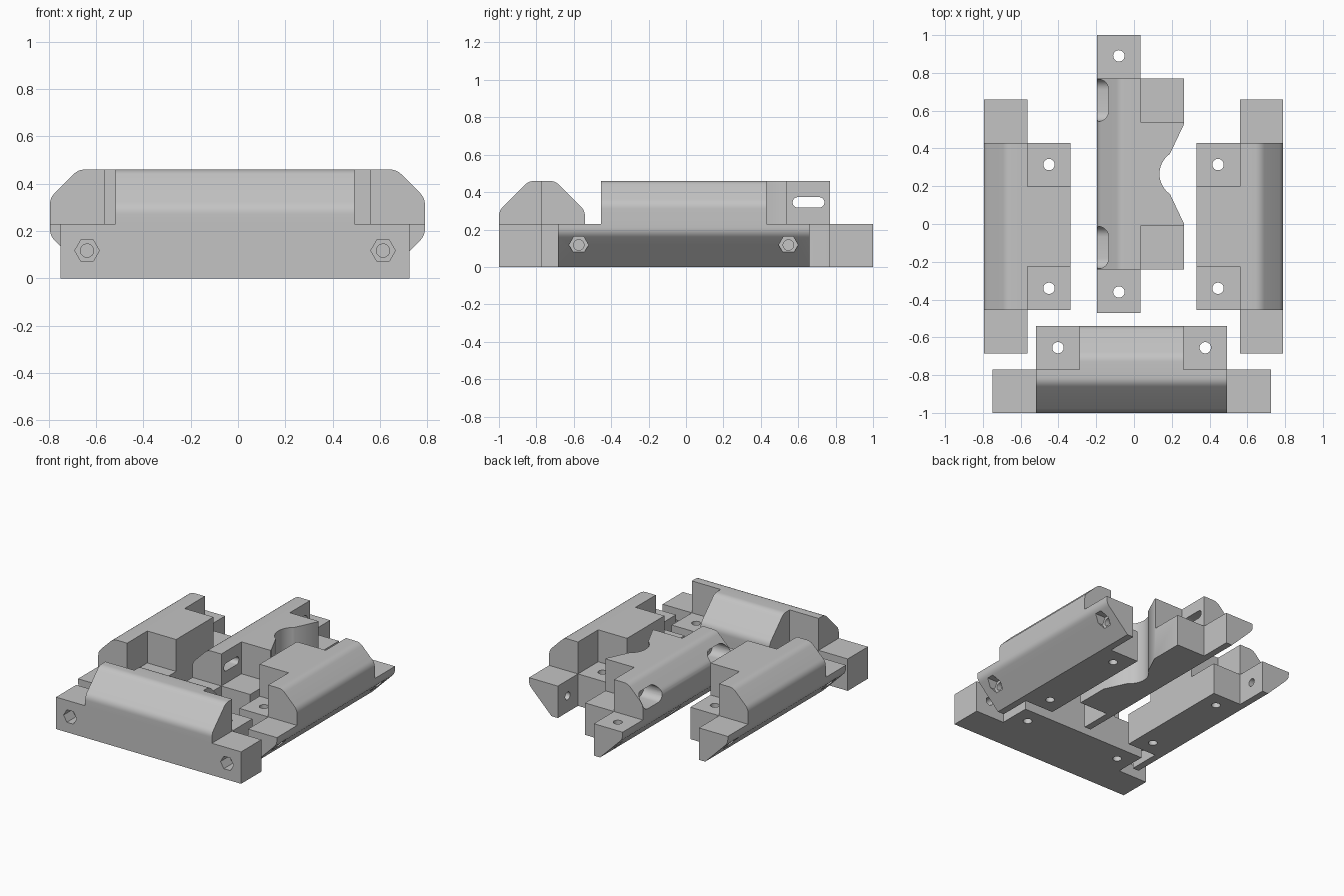
import bpy, bmesh, math
from mathutils import Vector

cube = bpy.data.objects.get("Cube")
if cube:
    bpy.data.objects.remove(cube, do_unlink=True)

grey = bpy.data.materials.new("matte grey")
grey.use_nodes = True
GREY = (0.55, 0.55, 0.55, 1)
grey.diffuse_color = GREY
grey.node_tree.nodes["Principled BSDF"].inputs["Base Color"].default_value = GREY

W = 0.23       # leg width and shelf height
D = 2 * W      # full depth and height of each bar
BIG = 0.6      # safely outside the bar


# Local frame of a bar: x runs inward from the outer face, y along the bar, z up.
AXES = {"x": lambda a, b, c: (c, a, b),
        "y": lambda a, b, c: (a, c, b),
        "z": lambda a, b, c: (a, b, c)}


def prism(name, pts, axis, lo, hi):
    """Extrude a closed 2D outline along an axis."""
    bm = bmesh.new()
    base = bm.faces.new([bm.verts.new(AXES[axis](a, b, lo)) for a, b in pts])
    top = bmesh.ops.extrude_face_region(bm, geom=[base])["geom"]
    shift = Vector(AXES[axis](0, 0, hi - lo))
    bmesh.ops.translate(bm, vec=shift, verts=[v for v in top if isinstance(v, bmesh.types.BMVert)])
    bmesh.ops.recalc_face_normals(bm, faces=bm.faces)
    mesh = bpy.data.meshes.new(name)
    bm.to_mesh(mesh)
    bm.free()
    mesh.materials.append(grey)
    obj = bpy.data.objects.new(name, mesh)
    bpy.context.collection.objects.link(obj)
    return obj


def cut(obj, pts, axis, lo, hi):
    """Subtract a prism from a part."""
    cutter = prism("cutter", pts, axis, lo, hi)
    mod = obj.modifiers.new("cut", "BOOLEAN")
    mod.operation, mod.solver, mod.object = "DIFFERENCE", "EXACT", cutter
    bpy.context.view_layer.objects.active = obj
    bpy.ops.object.modifier_apply(modifier=mod.name)
    bpy.data.objects.remove(cutter, do_unlink=True)


def rect(a0, a1, b0, b1):
    return [(a0, b0), (a1, b0), (a1, b1), (a0, b1)]


def arc(a, b, r, start, end, n):
    steps = [math.radians(start + (end - start) * i / n) for i in range(n + 1)]
    return [(a + r * math.cos(t), b + r * math.sin(t)) for t in steps]


def circle(a, b, r, n=32):
    return arc(a, b, r, 0, 360, n)[:-1]


def slot(a, b, half, r):
    return arc(a + half, b, r, -90, 90, 12) + arc(a - half, b, r, 90, 270, 12)


def rounded(pts, trim=0.03, n=6):
    """Round the corners flagged True with a smooth curve."""
    out = []
    for i, (x, z, soft) in enumerate(pts):
        p = Vector((x, z))
        if not soft:
            out.append((x, z))
            continue
        a = p + (Vector(pts[i - 1][:2]) - p).normalized() * trim
        b = p + (Vector(pts[(i + 1) % len(pts)][:2]) - p).normalized() * trim
        for k in range(n + 1):
            t = k / n
            out.append(tuple(a * (1 - t) ** 2 + p * 2 * t * (1 - t) + b * t * t))
    return out


def bar(name, body, total, top, under=0, inner=0):
    """Chamfered bar with end legs and two low corner shelves."""
    pts = [(under, 0, False), (D, 0, False)]
    pts += [(D, D - inner, True), (D - inner, D, True)] if inner else [(D, D, False)]
    pts += [(top, D, True), (0, D - top, True)]
    if under:
        pts.append((0, under, True))
    else:
        pts[0] = (0, 0, False)
    obj = prism(name, rounded(pts), "y", -total / 2, total / 2)
    for s in (-1, 1):
        b, e = body / 2, total / 2 + 0.1
        ell = [(-0.1, W), (W, W), (W, -0.1), (BIG, -0.1), (BIG, BIG), (-0.1, BIG)]
        cut(obj, ell, "y", *sorted((s * b, s * e)))
        cut(obj, rect(W, BIG, W, BIG), "y", *sorted((s * (b - W), s * (b + 0.05))))
    return obj


def bolt_holes(obj, body, total):
    """Bolt bores with nut recesses in the legs, screw holes in the shelves."""
    for s in (-1, 1):
        v = s * (total / 2 - 0.112)
        cut(obj, circle(v, 0.117, 0.028), "x", -0.1, W + 0.05)
        cut(obj, circle(v, 0.117, 0.052, 6), "x", -0.1, 0.1)
        cut(obj, circle(W * 1.5, s * (body / 2 - 0.115), 0.03), "z", -0.1, BIG)


def place(obj, x, y, turn):
    obj.location = (x, y, 0)
    obj.rotation_euler.z = math.radians(turn)
    bpy.ops.object.select_all(action="DESELECT")
    obj.select_set(True)
    bpy.context.view_layer.objects.active = obj
    bpy.ops.object.shade_smooth_by_angle(angle=math.radians(30))


# Front bar
front = bar("front_bar", 1.01, 1.475, top=0.16, inner=0.16)
bolt_holes(front, 1.01, 1.475)
place(front, -0.0125, -1, 90)

# Side bars
for name, x, turn in (("left_bar", 0.79, 180), ("right_bar", -0.795, 0)):
    side = bar(name, 0.885, 1.345, top=0.12, under=0.18)
    bolt_holes(side, 0.885, 1.345)
    place(side, x, -0.013, turn)

# Middle bar: notch, slotted end walls and screw holes
middle = bar("middle_bar", 1.01, 1.47, top=0.12, under=0.18)
notch = [(BIG, -0.264), (BIG, 0.264), (D, 0.264)]
notch += arc(D, 0, 0.13, 125, 235, 24) + [(D, -0.264)]
cut(middle, notch, "z", -0.1, BIG)
for s in (-1, 1):
    v = s * 0.39
    cut(middle, slot(v, 0.345, 0.057, 0.028), "x", -0.1, BIG)
    cut(middle, slot(v, 0.345, 0.057, 0.055), "x", -0.1, 0.15)
    cut(middle, circle(W / 2, s * 0.625, 0.03), "z", -0.1, BIG)
cut(middle, circle(W / 2, 0, 0.05), "z", -0.1, 0.15)
place(middle, -0.195, 0.265, 0)
